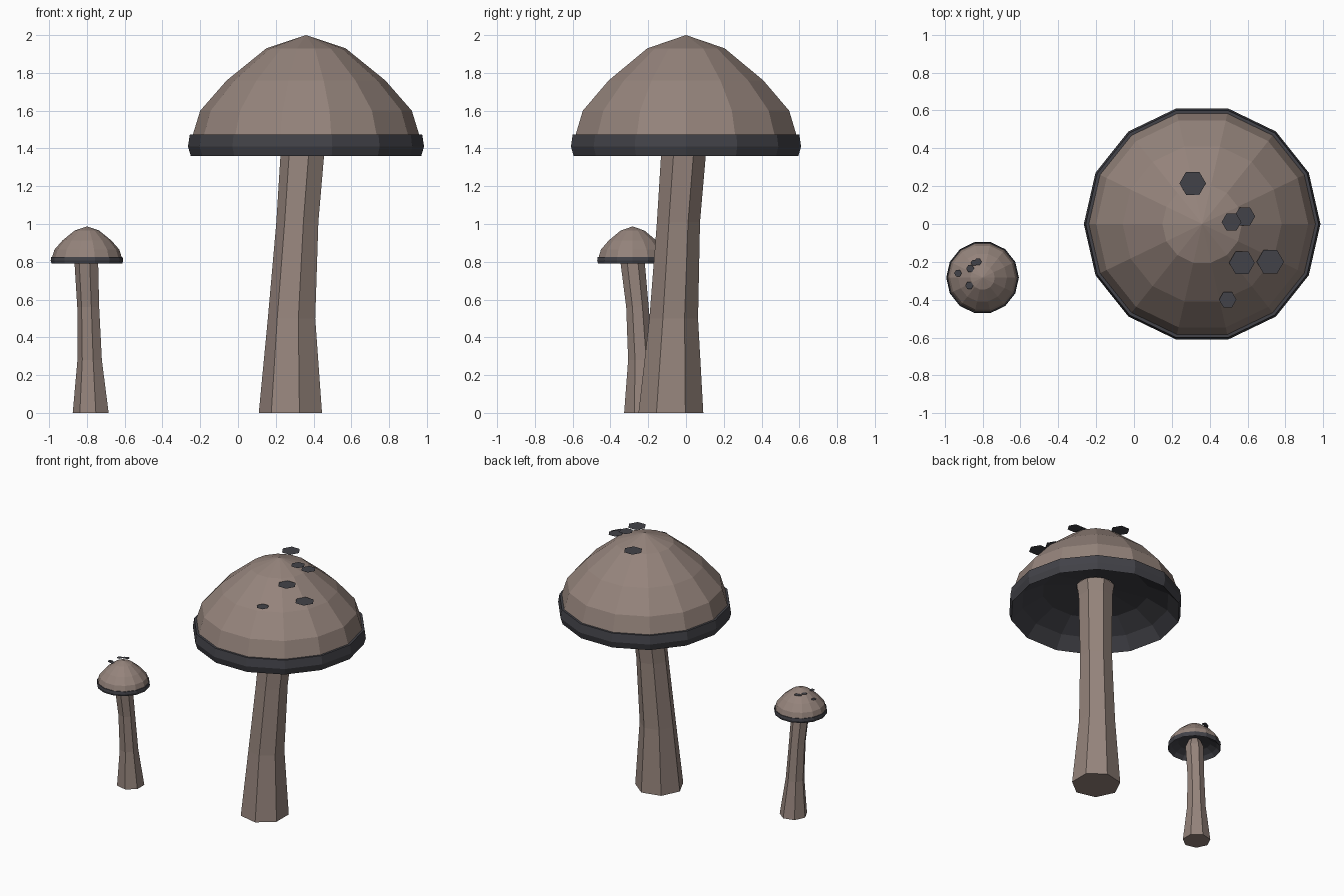
import bpy, bmesh
from math import sin, cos, pi

if "Cube" in bpy.data.objects:
    bpy.data.objects.remove(bpy.data.objects["Cube"])


def material(name, rgb):
    m = bpy.data.materials.new(name)
    m.diffuse_color = (*rgb, 1)
    m.use_nodes = True
    m.node_tree.nodes["Principled BSDF"].inputs["Base Color"].default_value = m.diffuse_color
    return m


BROWN = material("brown_flesh", (0.30, 0.23, 0.20))
DARK = material("dark_gills", (0.055, 0.055, 0.065))


def loft(name, rings, sides, mat, turn=0.0, cap_start=False, cap_end=False):
    """Skin polygon rings (x, y, z, radius); radius 0 makes a point."""
    bm = bmesh.new()
    loops = []
    for x, y, z, r in rings:
        n = sides if r else 1
        loops.append([bm.verts.new((x + r * cos(turn + 2 * pi * i / sides),
                                    y + r * sin(turn + 2 * pi * i / sides), z))
                      for i in range(n)])
    for a, b in zip(loops, loops[1:]):
        for i in range(sides):
            j = (i + 1) % sides
            if len(b) == 1:
                bm.faces.new((a[i], a[j], b[0]))
            else:
                bm.faces.new((a[i], a[j], b[j], b[i]))
    if cap_start:
        bm.faces.new(loops[0][::-1])
    if cap_end:
        bm.faces.new(loops[-1])
    me = bpy.data.meshes.new(name)
    bm.to_mesh(me)
    bm.free()
    me.materials.append(mat)
    ob = bpy.data.objects.new(name, me)
    bpy.context.collection.objects.link(ob)
    return ob


# Cap profiles as (radius, height), for the large mushroom
DOME = [(0.60, 1.47), (0.56, 1.60), (0.42, 1.76), (0.21, 1.93), (0, 2.0)]
RIM = [(0.135, 1.57), (0.38, 1.53), (0.53, 1.45), (0.61, 1.36),
       (0.625, 1.41), (0.615, 1.475), (0.59, 1.475)]


def mushroom(prefix, cx, cy, scale, lift, stem, spots):
    def rings(profile):
        return [(cx, cy, z * scale + lift, r * scale) for r, z in profile]
    # Domed cap, dark rim with hollow gills, leaning seven-sided stem
    loft(prefix + "_cap", rings(DOME), 14, BROWN)
    loft(prefix + "_rim_and_gills", rings(RIM), 14, DARK)
    top = (cx, cy, 1.575 * scale + lift, 0.137 * scale)
    loft(prefix + "_stem", stem + [top], 7, BROWN, pi, True, True)
    # Flat hexagonal spots hovering on the cap
    for i, (x, y, z, r) in enumerate(spots):
        loft(f"{prefix}_spot_{i + 1}", [(x, y, z, r)], 6, DARK, cap_end=True)


mushroom("large", 0.36, 0, 1, 0,
         [(0.286, -0.08, 0, 0.176), (0.29, -0.065, 0.5, 0.132),
          (0.32, -0.04, 1.01, 0.117), (0.355, -0.005, 1.48, 0.123)],
         [(0.31, 0.215, 1.955, 0.07), (0.585, 0.04, 1.95, 0.055),
          (0.515, 0.01, 1.975, 0.052), (0.57, -0.205, 1.918, 0.068),
          (0.72, -0.20, 1.825, 0.072), (0.495, -0.40, 1.80, 0.046)])

mushroom("small", -0.80, -0.283, 0.307, 0.373,
         [(-0.775, -0.23, 0, 0.10), (-0.782, -0.24, 0.28, 0.068),
          (-0.79, -0.257, 0.56, 0.061), (-0.80, -0.283, 0.80, 0.066)],
         [(-0.93, -0.26, 0.936, 0.02), (-0.865, -0.235, 0.972, 0.021),
          (-0.87, -0.325, 0.968, 0.021), (-0.845, -0.205, 0.965, 0.017),
          (-0.825, -0.20, 0.966, 0.02)])
